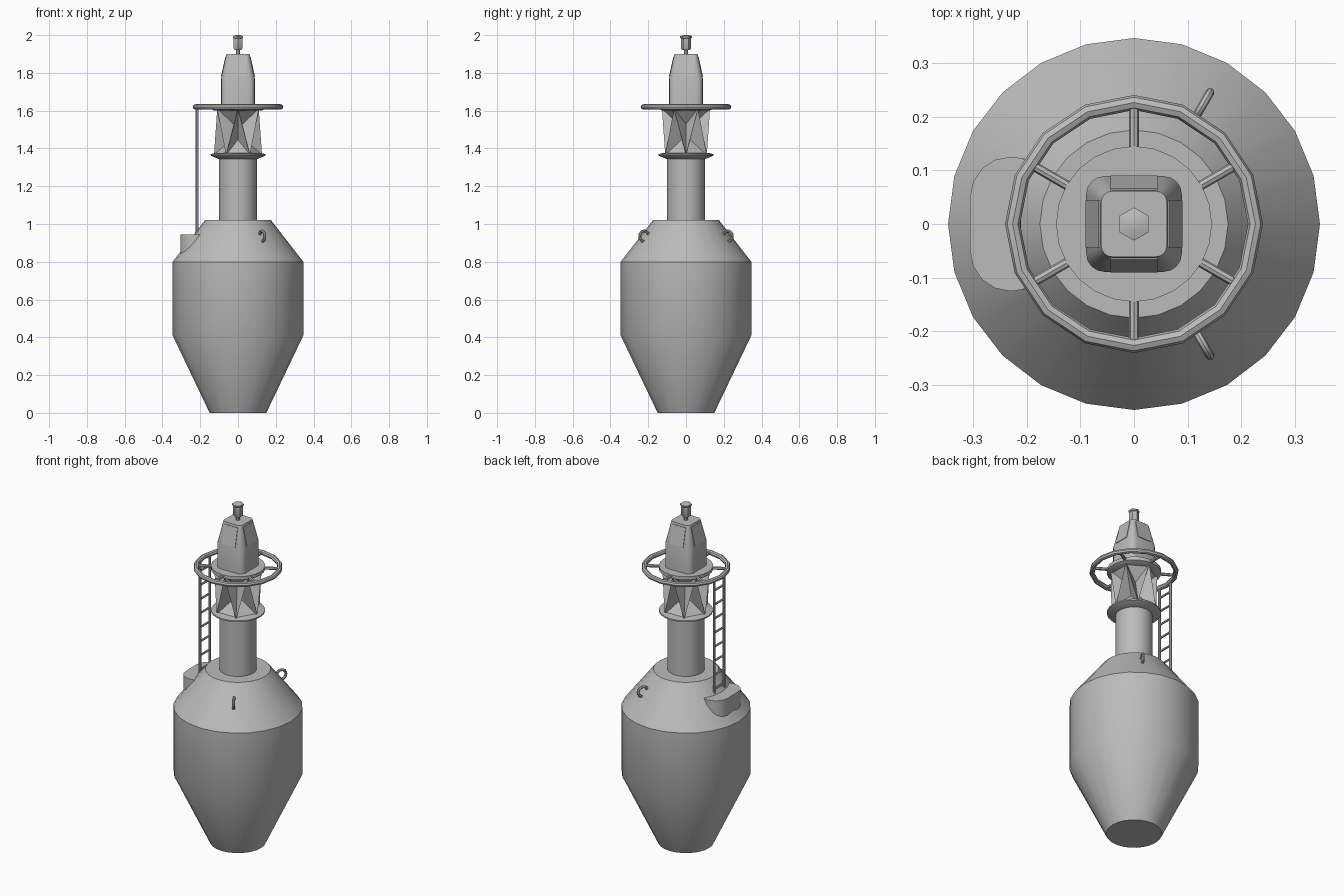
import bpy, bmesh
from math import sin, cos, pi, radians, hypot
from mathutils import Vector

if "Cube" in bpy.data.objects:
    bpy.data.objects.remove(bpy.data.objects["Cube"], do_unlink=True)

# Single painted-metal material
GREY = (0.5, 0.5, 0.5, 1)
paint = bpy.data.materials.new("grey_paint")
paint.use_nodes = True
paint.diffuse_color = GREY
for node in paint.node_tree.nodes:
    if node.type == 'BSDF_PRINCIPLED':
        node.inputs["Base Color"].default_value = GREY


def finish(name, bm, smooth=True):
    bmesh.ops.recalc_face_normals(bm, faces=bm.faces)
    mesh = bpy.data.meshes.new(name)
    bm.to_mesh(mesh)
    bm.free()
    mesh.materials.append(paint)
    ob = bpy.data.objects.new(name, mesh)
    bpy.context.collection.objects.link(ob)
    if smooth:
        bpy.ops.object.select_all(action='DESELECT')
        ob.select_set(True)
        bpy.context.view_layer.objects.active = ob
        bpy.ops.object.shade_smooth_by_angle(angle=radians(32))
    return ob


def loft(bm, sections):
    """Skin a stack of equal-length loops and cap both ends."""
    loops = [[bm.verts.new(p) for p in s] for s in sections]
    n = len(loops[0])
    for a, b in zip(loops, loops[1:]):
        for i in range(n):
            j = (i + 1) % n
            bm.faces.new((a[i], a[j], b[j], b[i]))
    bm.faces.new(loops[0][::-1])
    bm.faces.new(loops[-1])


def circle(r, z, n, start=0.0):
    return [(r * cos(start + 2 * pi * i / n), r * sin(start + 2 * pi * i / n), z)
            for i in range(n)]


def lathe(name, profile, n=24, start=0.0):
    bm = bmesh.new()
    loft(bm, [circle(r, z, n, start) for r, z in profile])
    return finish(name, bm)


def rod(bm, a, b, r, n=8):
    a, b = Vector(a), Vector(b)
    q = (b - a).to_track_quat('Z', 'Y')
    loft(bm, [[p + q @ Vector(c) for c in circle(r, 0, n)] for p in (a, b)])


def torus(bm, major, minor, n, m, place):
    rings = [[bm.verts.new(place((major + minor * cos(2 * pi * j / m)) * cos(2 * pi * i / n),
                                 (major + minor * cos(2 * pi * j / m)) * sin(2 * pi * i / n),
                                 minor * sin(2 * pi * j / m))) for j in range(m)]
             for i in range(n)]
    for i in range(n):
        a, b = rings[i], rings[(i + 1) % n]
        for j in range(m):
            k = (j + 1) % m
            bm.faces.new((a[j], b[j], b[k], a[k]))


def rounded_rect(hx, hy, r, z, cx=0.0, steps=4):
    pts = []
    for k, (sx, sy) in enumerate([(1, 1), (-1, 1), (-1, -1), (1, -1)]):
        for s in range(steps + 1):
            t = pi / 2 * (k + s / steps)
            pts.append((cx + sx * (hx - r) + r * cos(t), sy * (hy - r) + r * sin(t), z))
    return pts


# Floating body and mast
lathe("hull", [(0.15, 0), (0.346, 0.41), (0.346, 0.8), (0.175, 1.02)])
lathe("mast", [(0.1, 1.01), (0.1, 1.36)])
lathe("lower_dish", [(0.105, 1.345), (0.145, 1.362), (0.145, 1.37), (0.12, 1.376)])
lathe("upper_platform", [(0.125, 1.6), (0.145, 1.61), (0.145, 1.63)])

# Reflector: a twisted band of tall triangles, each sunk to an inner corner
bm = bmesh.new()
N = 6
low = [bm.verts.new(p) for p in circle(0.127, 1.365, N, 0)]
high = [bm.verts.new(p) for p in circle(0.127, 1.61, N, pi / 6)]
for i in range(N):
    j = (i + 1) % N
    for tri in ((low[i], low[j], high[i]), (high[i], low[j], high[j])):
        mid = sum((v.co for v in tri), Vector()) / 3
        scale = 0.045 / hypot(mid.x, mid.y)
        pit = bm.verts.new((mid.x * scale, mid.y * scale, mid.z))
        for a, b in zip(tri, tri[1:] + tri[:1]):
            bm.faces.new((a, b, pit))
bm.faces.new(low[::-1])
bm.faces.new(high)
finish("reflector", bm, smooth=False)

# Guard ring with six spokes
bm = bmesh.new()
torus(bm, 0.226, 0.014, 16, 8, lambda x, y, z: (x, y, z + 1.62))
for i in range(6):
    t = pi / 6 + i * pi / 3
    rod(bm, (0.12 * cos(t), 0.12 * sin(t), 1.62), (0.22 * cos(t), 0.22 * sin(t), 1.62), 0.009)
finish("guard_ring", bm)

# Lantern housing with tapered top
bm = bmesh.new()
loft(bm, [rounded_rect(0.089, 0.089, 0.034, 1.62), rounded_rect(0.089, 0.089, 0.034, 1.77),
          rounded_rect(0.061, 0.061, 0.02, 1.9)])
finish("lantern", bm)

# Thin panels on the four sloping sides
bm = bmesh.new()
for k in range(4):
    c, s = cos(k * pi / 2), sin(k * pi / 2)
    sections = []
    for out in (-0.002, 0.003):
        pts = [(0.087 + out, -0.044, 1.782), (0.087 + out, 0.044, 1.782),
               (0.0635 + out, 0.044, 1.888), (0.0635 + out, -0.044, 1.888)]
        sections.append([(x * c - y * s, x * s + y * c, z) for x, y, z in pts])
    loft(bm, sections)
finish("side_panels", bm, smooth=False)

# Top light on a short stem
lathe("light_stem", [(0.011, 1.895), (0.011, 1.93)], 8)
lathe("top_light", [(0.022, 1.922), (0.026, 1.928), (0.026, 1.982), (0.031, 1.986),
                    (0.031, 1.994), (0.012, 2.0)], 6, pi / 6)

# Step box on the sloping shoulder
bm = bmesh.new()
loft(bm, [rounded_rect(0.0775, 0.125, 0.075, z, -0.2275) for z in (0.835, 0.945)])
finish("step_box", bm)

# Ladder
bm = bmesh.new()
for y in (-0.045, 0.045):
    rod(bm, (-0.216, y, 0.93), (-0.216, y, 1.615), 0.008)
for i in range(8):
    z = 0.975 + i * 0.083
    rod(bm, (-0.216, -0.045, z), (-0.216, 0.045, z), 0.006, 6)
finish("ladder", bm)

# Lifting eyes standing in radial planes
for name, t in (("lifting_eye_back", pi / 3), ("lifting_eye_front", -pi / 3)):
    bm = bmesh.new()
    torus(bm, 0.028, 0.008, 16, 8,
          lambda x, y, z: ((0.255 + x) * cos(t) - z * sin(t),
                           (0.255 + x) * sin(t) + z * cos(t), 0.935 + y))
    finish(name, bm)
